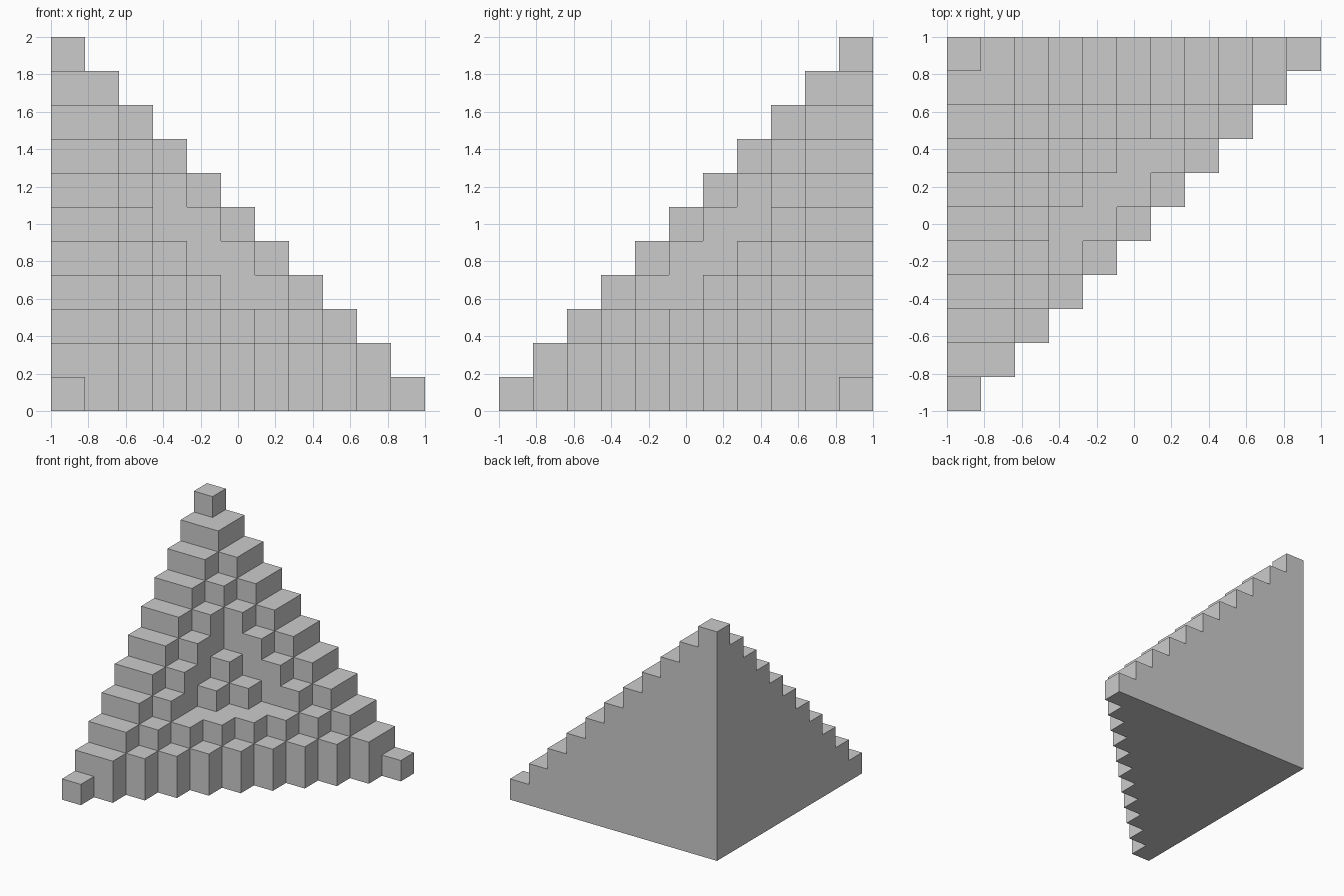
import bpy, bmesh, math
from mathutils import Vector

if "Cube" in bpy.data.objects:
    bpy.data.objects.remove(bpy.data.objects["Cube"])

N = 11            # cells along each edge
S = 2 / N         # cell size
# Limit on the sum of the two larger indices, by the smallest index
LIMIT = [10, 10, 9, 7]


def filled(cell):
    lo, mid, hi = sorted(cell)
    return 0 <= lo < len(LIMIT) and mid + hi <= LIMIT[lo]


def to_world(p):
    # the solid corner sits at the back left, on the ground
    return Vector((-1 + p[0] * S, 1 - p[1] * S, p[2] * S))


bm = bmesh.new()
verts = {}


def vert(p):
    if p not in verts:
        verts[p] = bm.verts.new(to_world(p))
    return verts[p]


# Stepped corner: only the exposed side of each cube becomes a face
for cell in ((a, b, c) for a in range(N) for b in range(N) for c in range(N)):
    if not filled(cell):
        continue
    for axis in range(3):
        u, v = (axis + 1) % 3, (axis + 2) % 3
        for side in (0, 1):
            near = list(cell)
            near[axis] += 2 * side - 1
            if filled(near):
                continue
            loop = []
            for du, dv in ((0, 0), (1, 0), (1, 1), (0, 1)):
                p = list(cell)
                p[axis] += side
                p[u] += du
                p[v] += dv
                loop.append(vert(tuple(p)))
            # y is mirrored, so the winding is reversed for the far side
            bm.faces.new(loop[::-1] if side else loop)

# Merge coplanar squares into clean flat faces
bmesh.ops.dissolve_limit(bm, angle_limit=math.radians(1),
                         verts=bm.verts[:], edges=bm.edges[:])

mesh = bpy.data.meshes.new("stepped_corner_pyramid")
bm.to_mesh(mesh)
bm.free()
obj = bpy.data.objects.new("stepped_corner_pyramid", mesh)
bpy.context.collection.objects.link(obj)
